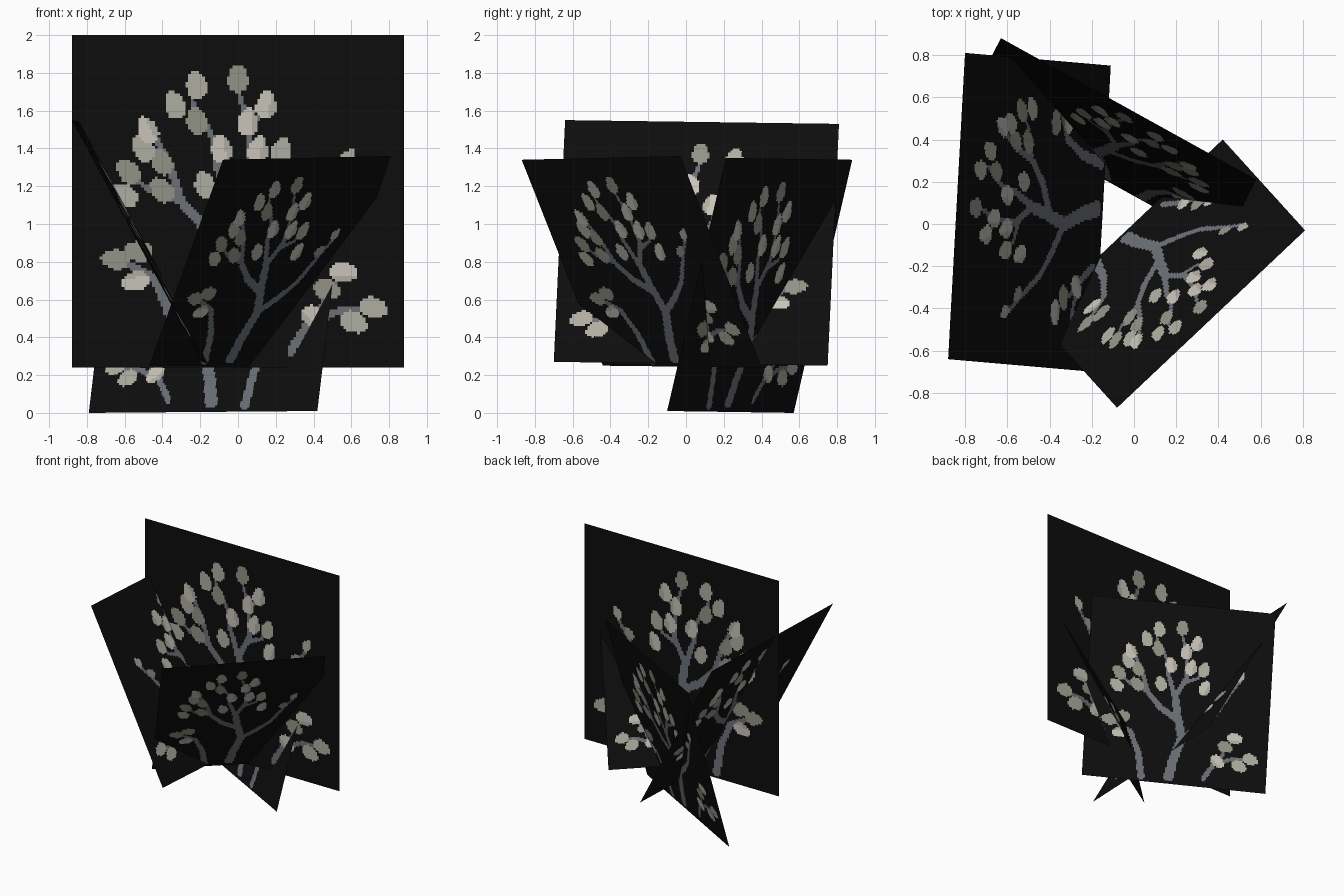
import bpy
import math
from mathutils import Vector

if "Cube" in bpy.data.objects:
    bpy.data.objects.remove(bpy.data.objects["Cube"])

N = 120  # painted cells along each side of a card


def material(name, rgb):
    m = bpy.data.materials.new(name)
    m.diffuse_color = (*rgb, 1)
    m.use_nodes = True
    m.node_tree.nodes["Principled BSDF"].inputs["Base Color"].default_value = m.diffuse_color
    return m


MATS = [
    material("black backing", (0.004, 0.004, 0.004)),
    material("grey blue stem", (0.15, 0.165, 0.185)),
    material("dark leaf", (0.29, 0.29, 0.24)),
    material("beige leaf", (0.43, 0.42, 0.355)),
    material("pale leaf", (0.58, 0.55, 0.49)),
]

# Painted branches in card coordinates: start width, end width, path
STEMS = [
    (0.027, 0.020, [(.47, .04), (.49, .14), (.53, .26), (.50, .38), (.48, .50)]),
    (0.017, 0.007, [(.53, .26), (.62, .33), (.70, .40), (.77, .52), (.83, .61)]),
    (0.019, 0.009, [(.50, .36), (.40, .42), (.33, .50), (.29, .62), (.24, .71)]),
    (0.014, 0.007, [(.48, .48), (.44, .60), (.42, .70), (.36, .80)]),
    (0.014, 0.007, [(.48, .48), (.54, .60), (.53, .72), (.50, .84)]),
    (0.009, 0.006, [(.53, .70), (.58, .78)]),
    (0.010, 0.006, [(.53, .57), (.60, .60), (.63, .66)]),
    (0.010, 0.007, [(.33, .50), (.24, .53), (.17, .58)]),
    (0.020, 0.010, [(.32, .03), (.30, .15), (.25, .27), (.17, .31)]),
    (0.014, 0.008, [(.66, .05), (.71, .13), (.80, .17), (.89, .18)]),
    (0.009, 0.006, [(.73, .14), (.77, .22), (.81, .28)]),
]

# Painted leaves: centre in card coordinates
CROWN = [(.50, .87), (.585, .79), (.375, .85), (.31, .79), (.375, .745), (.53, .74),
         (.227, .715), (.215, .66), (.17, .59), (.27, .62), (.56, .655), (.63, .65),
         (.16, .52), (.27, .535), (.45, .66), (.64, .55), (.40, .55)]
SIDES = [(.13, .325), (.20, .35), (.19, .26), (.91, .18), (.85, .135), (.77, .235),
         (.73, .15), (.82, .285), (.83, .63), (.77, .55)]


def segment(p, a, b):
    ab = b - a
    t = max(0.0, min(1.0, (p - a).dot(ab) / ab.length_squared))
    return (p - a - ab * t).length, t


PIECES = []
for w0, w1, path in STEMS:
    n = len(path) - 1
    for k in range(n):
        PIECES.append((Vector(path[k]), Vector(path[k + 1]),
                       w0 + (w1 - w0) * k / n, w0 + (w1 - w0) * (k + 1) / n))

LEAVES = []
for i, c in enumerate(CROWN + SIDES):
    c = Vector(c)
    d = (c - Vector((.5, .35))).normalized()
    d = Vector((d.x * .8, d.y + .15)).normalized()
    small = .68 if c.x > .76 and c.y > .5 else 1
    LEAVES.append((c, d, .043 * small, .030 * small, 2 + (i * 2 + i // 3) % 3))


def paint(u, v):
    """Colour index for one cell of the card."""
    p = Vector((u, v))
    for c, d, length, width, colour in LEAVES:
        q = p - c
        along = q.dot(d) / length
        across = (q.x * d.y - q.y * d.x) / (width * (1 - .2 * along))
        if along * along + across * across < 1:
            # shaded lower half on some leaves
            return 3 if colour == 4 and across > .35 else colour
    for a, b, w0, w1 in PIECES:
        dist, t = segment(p, a, b)
        if dist < w0 + (w1 - w0) * t:
            return 1
    return 0


PAINT = [paint((i + .5) / N, (j + .5) / N) for j in range(N) for i in range(N)]
FACES = [(j * (N + 1) + i, j * (N + 1) + i + 1, (j + 1) * (N + 1) + i + 1, (j + 1) * (N + 1) + i)
         for j in range(N) for i in range(N)]


def card(name, bl, br, tr, tl):
    """Flat card from its four corners, painted with the plant."""
    bl, br, tr, tl = map(Vector, (bl, br, tr, tl))
    verts = [bl.lerp(br, i / N).lerp(tl.lerp(tr, i / N), j / N)
             for j in range(N + 1) for i in range(N + 1)]
    me = bpy.data.meshes.new(name)
    me.from_pydata(verts, [], FACES)
    for m in MATS:
        me.materials.append(m)
    me.polygons.foreach_set("material_index", PAINT)
    me.update()
    bpy.context.collection.objects.link(bpy.data.objects.new(name, me))


# Upright centre card
card("upright_plant_card", (-.88, .055, .24), (.88, .055, .24), (.88, .055, 2), (-.88, .055, 2))
# Three cards leaning outwards
card("left_plant_card", (-.11, .75, .25), (-.19, -.70, .27), (-.88, -.64, 1.55), (-.80, .81, 1.53))
card("back_plant_card", (.42, -.10, .01), (-.79, .57, 0), (-.63, .88, 1.34), (.58, .21, 1.35))
card("right_plant_card", (-.47, -.44, .25), (.42, .40, .24), (.81, -.03, 1.36), (-.08, -.87, 1.34))
